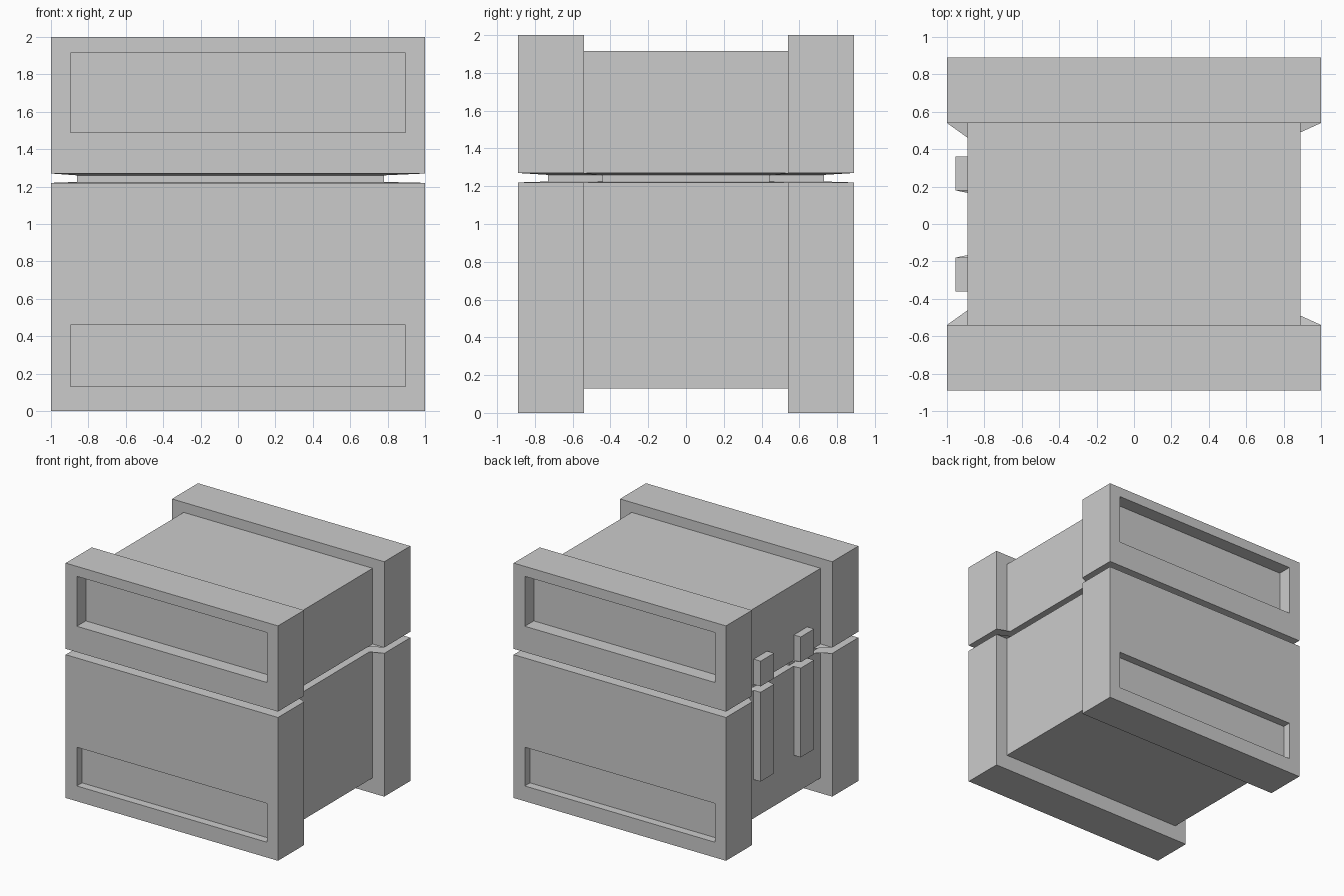
import bpy, bmesh

if "Cube" in bpy.data.objects:
    bpy.data.objects.remove(bpy.data.objects["Cube"])

BASE_Z, LID_Z = 1.22, 1.27          # the two lips of the seam


def box(name, x, y, z):
    """Axis-aligned box from (min, max) ranges."""
    bm = bmesh.new()
    bmesh.ops.create_cube(bm, size=1)
    for v in bm.verts:
        v.co = [r[0] if c < 0 else r[1] for c, r in zip(v.co, (x, y, z))]
    me = bpy.data.meshes.new(name)
    bm.to_mesh(me)
    bm.free()
    ob = bpy.data.objects.new(name, me)
    bpy.context.collection.objects.link(ob)
    return ob


def span(a, b, s):
    """Range a..b mirrored to side s."""
    return sorted((a * s, b * s))


def half(name, outer, mid, panel, depth, latch, gap_z):
    """One half of the crate: two end slabs, middle block, latches, panel recesses."""
    body = box(name, (-0.89, 0.89), (-0.6, 0.6), mid)
    tools = []
    for s in (1, -1):
        tools.append((box("slab", (-1, 1), span(0.54, 0.89, s), outer), 'UNION'))
        tools.append((box("latch", (-0.955, -0.85), span(0.18, 0.36, s), latch), 'UNION'))
    for s in (1, -1):
        tools.append((box("recess", (-0.895, 0.895), span(0.89 - depth, 1.0, s), panel),
                      'DIFFERENCE'))
    for tool, op in tools:
        m = body.modifiers.new(op, 'BOOLEAN')
        m.object, m.operation, m.solver = tool, op, 'EXACT'
    dg = bpy.context.evaluated_depsgraph_get()
    me = bpy.data.meshes.new_from_object(body.evaluated_get(dg))
    body.modifiers.clear()
    body.data = me
    for tool, _ in tools:
        bpy.data.objects.remove(tool)
    # open the seam side; the seam surface closes it
    bm = bmesh.new()
    bm.from_mesh(me)
    caps = [f for f in bm.faces if abs(f.normal.z) > 0.9
            and abs(f.calc_center_median().z - gap_z) < 1e-3]
    bmesh.ops.delete(bm, geom=caps, context='FACES')
    bm.to_mesh(me)
    bm.free()


half("crate_base", (0, BASE_Z), (0.13, BASE_Z), (0.13, 0.46), 0.07, (0.46, BASE_Z), BASE_Z)
half("crate_lid", (LID_Z, 2), (LID_Z, 1.915), (1.49, 1.915), 0.12, (LID_Z, 1.485), LID_Z)

# seam between the halves: outer outline shrinks to a recessed core
outer = [(.89, .54), (1, .54), (1, .89), (-1, .89), (-1, .54), (-.89, .54),
         (-.89, .36), (-.955, .36), (-.955, .18), (-.89, .18)]
inner = [(.76, .44), (.78, .44), (.78, .73), (-.86, .73), (-.86, .44), (-.82, .44),
         (-.82, .33), (-.86, .33), (-.86, .16), (-.82, .16)]
outer += [(x, -y) for x, y in reversed(outer)]
inner += [(x, -y) for x, y in reversed(inner)]
bm = bmesh.new()
rings = [[bm.verts.new((x, y, z)) for x, y in loop]
         for loop, z in ((outer, BASE_Z), (inner, 1.225), (inner, 1.26), (outer, LID_Z))]
n = len(outer)
for a, b in zip(rings, rings[1:]):
    for i in range(n):
        j = (i + 1) % n
        bm.faces.new((a[i], a[j], b[j], b[i]))
me = bpy.data.meshes.new("seam_groove")
bm.to_mesh(me)
bm.free()
bpy.context.collection.objects.link(bpy.data.objects.new("seam_groove", me))
